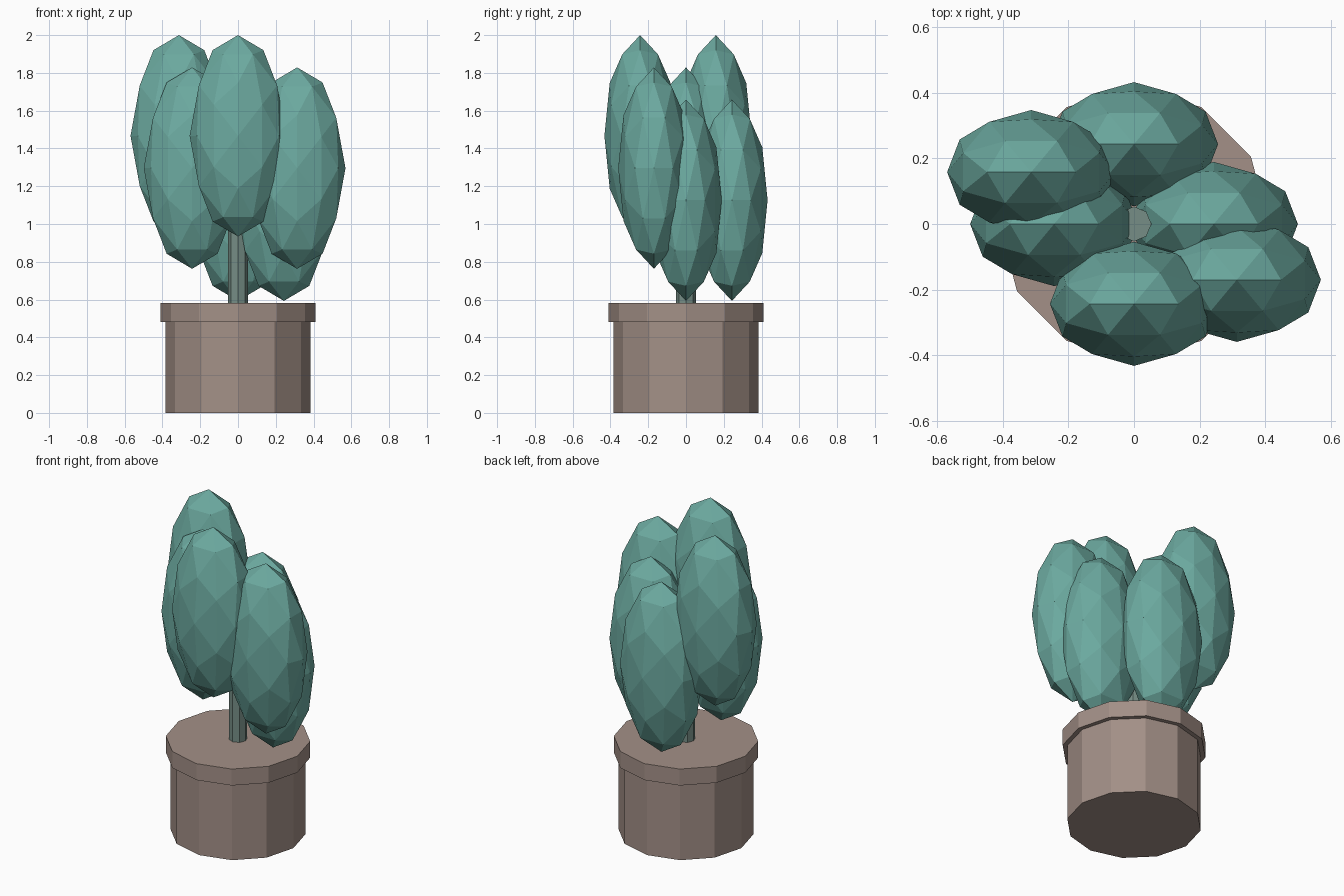
import bpy
import bmesh
import math
from mathutils import Matrix

cube = bpy.data.objects.get("Cube")
if cube:
    bpy.data.objects.remove(cube, do_unlink=True)


def make_material(name, rgb):
    mat = bpy.data.materials.new(name)
    mat.use_nodes = True
    color = (*rgb, 1.0)
    mat.diffuse_color = color
    mat.node_tree.nodes["Principled BSDF"].inputs["Base Color"].default_value = color
    return mat


leaf_green = make_material("leaf green", (0.150, 0.402, 0.352))
stem_green = make_material("stem grey green", (0.181, 0.270, 0.238))
pot_brown = make_material("pot brown", (0.366, 0.279, 0.242))


def add_object(name, bm, mat):
    mesh = bpy.data.meshes.new(name)
    bm.to_mesh(mesh)
    bm.free()
    mesh.materials.append(mat)
    obj = bpy.data.objects.new(name, mesh)
    bpy.context.collection.objects.link(obj)
    return obj


def prism(name, radius, bottom, top, sides, mat):
    bm = bmesh.new()
    bmesh.ops.create_cone(bm, cap_ends=True, segments=sides,
                          radius1=radius, radius2=radius, depth=top - bottom)
    obj = add_object(name, bm, mat)
    obj.location.z = (bottom + top) / 2
    return obj


# Leaf mesh: faceted ball turned so an edge midpoint points up, then stretched
EDGE_TILT = -math.atan((math.sqrt(5) - 1) / 2)
LEAF_RADII = (0.256, 0.189, 0.533)


def leaf(name, x, y, z):
    bm = bmesh.new()
    bmesh.ops.create_icosphere(bm, subdivisions=2, radius=1)
    turn = Matrix.Rotation(EDGE_TILT, 4, "Y")
    bmesh.ops.transform(bm, matrix=Matrix.Diagonal((*LEAF_RADII, 1)) @ turn, verts=bm.verts)
    obj = add_object(name, bm, leaf_green)
    obj.location = (x, y, z)


# Pot with rim
prism("pot_body", 0.384, 0, 0.48, 12, pot_brown)
prism("pot_rim", 0.411, 0.48, 0.583, 12, pot_brown)

# Stem
prism("stem", 0.053, 0.583, 1.45, 8, stem_green)

# Leaves, in three height tiers
HIGH, MIDDLE, LOW = 1.467, 1.296, 1.126
leaf("leaf_front", 0, -0.243, HIGH)
leaf("leaf_back_right", -0.313, 0.158, HIGH)
leaf("leaf_front_left", 0.313, -0.17, MIDDLE)
leaf("leaf_right", -0.243, 0, MIDDLE)
leaf("leaf_back", 0, 0.243, LOW)
leaf("leaf_left", 0.243, 0, LOW)
